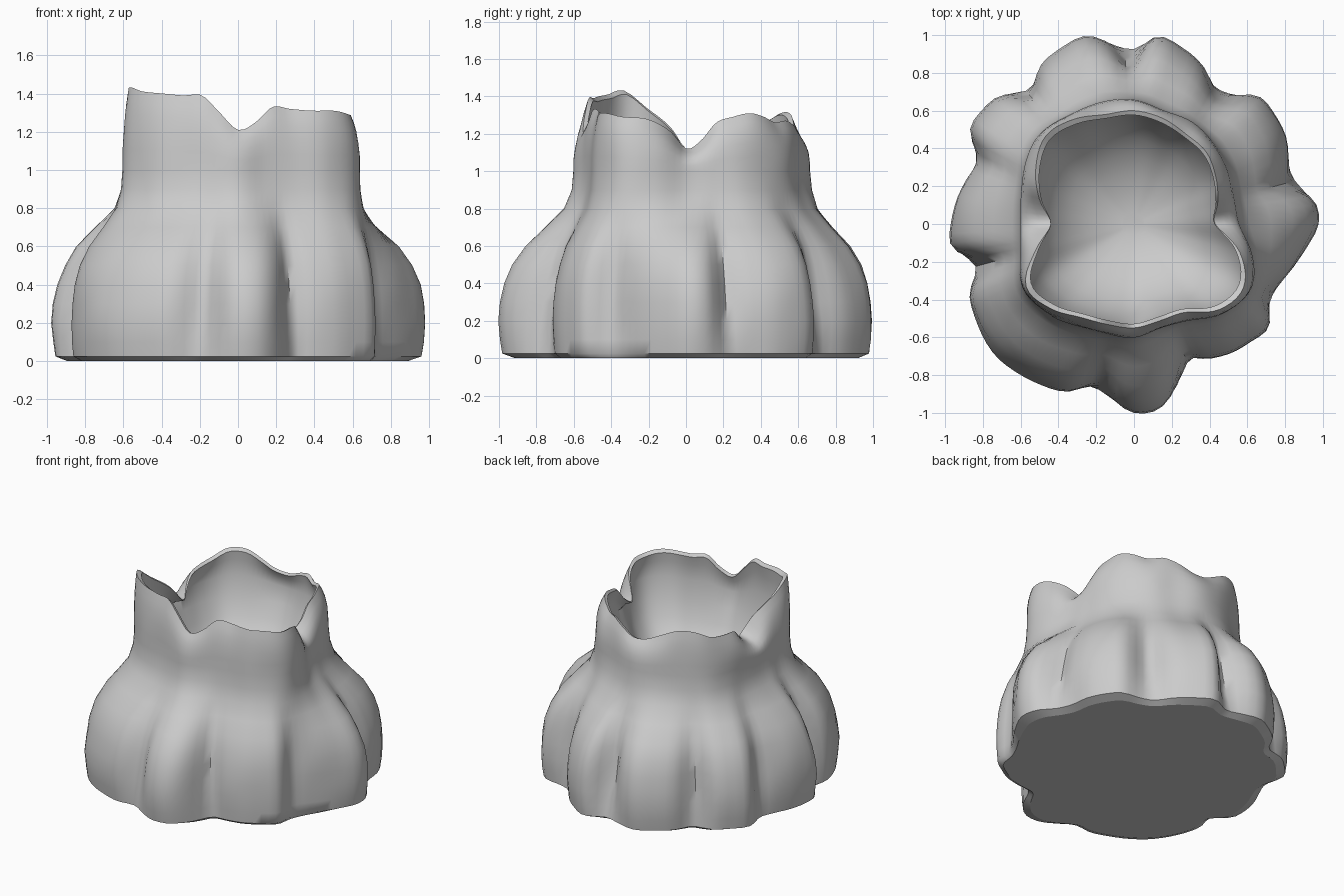
import bpy
import bmesh
import math
from mathutils import Vector, noise

old = bpy.data.objects.get("Cube")
if old:
    bpy.data.objects.remove(old, do_unlink=True)

SEGMENTS = 120

# Radii and heights in hundredths, evenly spaced counter-clockwise from +x
BELLY = [98, 97, 91, 89, 93, 95, 95, 88, 86, 92, 97, 101,
         95, 98, 103, 101, 98, 92, 98, 100, 101, 92, 92, 95,
         97, 97, 89, 95, 98, 100, 101, 100, 98, 96, 91, 95,
         100, 99, 90, 79, 82, 86, 88, 90, 84, 84, 88, 93]
NECK = [56, 55, 58, 60, 62, 62, 66, 67, 67, 69, 66, 62,
        60, 62, 68, 66, 62, 60, 60, 57, 59, 67, 71, 65]
EDGE = [43, 46, 50, 54, 55, 58, 60, 60, 64, 66, 60, 52,
        44, 54, 66, 63, 57, 55, 55, 53, 54, 64, 67, 58]
RIM = [112, 116, 126, 129, 131, 129, 126, 127, 124, 120, 121, 126,
       131, 131, 126, 124, 122, 114, 112, 124, 133, 143, 141, 140,
       139, 139, 130, 121, 125, 133, 132, 131, 131, 129, 128, 122]

# Fold directions in degrees and their depth
FOLDS = [(14.5, .09), (56, .05), (92, .10), (130, .05), (157, .04), (195, .08),
         (259, .06), (289, .05), (331, .03)]

# Belly share of the radius at each height, from base to neck
PROFILE = [(0, .78), (.025, .95), (.1, .98), (.2, 1), (.3, .98), (.4, .93),
           (.5, .83), (.6, .66), (.7, .39), (.8, .13), (.9, .03), (1, 0)]

# Lining rings: share of neck radius, height
LINING = [(.86, .98), (.8, .87), (.69, .77), (.55, .69), (.4, .635), (.25, .6), (.1, .58)]


def around(table, turn):
    """Smooth periodic lookup; turn runs from 0 to 1."""
    n = len(table)
    i = int(turn * n)
    t = turn * n - i
    a, b, c, d = (table[(i + k) % n] / 100 for k in (-1, 0, 1, 2))
    return b + .5 * t * (c - a + t * (2*a - 5*b + 4*c - d + t * (3*(b - c) + d - a)))


def fold_depth(turn, z):
    """Inward pull of the vertical creases between the lobes."""
    fade = max(0, math.sin(math.pi * min(1, z / .75)))
    total = 0
    for angle, depth in FOLDS:
        gap = (turn * 360 - angle + 180) % 360 - 180
        total += depth * math.exp(-(gap / 5) ** 2)
    return total * fade


def add_ring(bm, radius, height):
    ring = []
    for i in range(SEGMENTS):
        turn = i / SEGMENTS
        angle = turn * math.tau
        z = height(turn)
        r = radius(turn, z)
        point = Vector((r * math.cos(angle), r * math.sin(angle), z))
        if .1 < z < 1.1:
            wobble = 1 + .012 * noise.noise(point * 4)
            point.x *= wobble
            point.y *= wobble
        ring.append(bm.verts.new(point))
    return ring


def bridge(bm, lower, upper):
    for i in range(SEGMENTS):
        j = (i + 1) % SEGMENTS
        bm.faces.new((lower[i], lower[j], upper[j], upper[i]))


def neck_height(step):
    return lambda turn: 1 + step * (around(RIM, turn) - 1)


def build_sack():
    bm = bmesh.new()
    rings = []

    # Lobed belly narrowing to the neck
    for z, share in PROFILE:
        def belly_radius(turn, h, share=share):
            neck = around(NECK, turn)
            return neck + (around(BELLY, turn) - neck) * share - fold_depth(turn, h)
        rings.append(add_ring(bm, belly_radius, lambda turn, z=z: z))

    # Neck leaning in to the thin ragged rim
    for step in (.25, .5, .7, .85, 1):
        def neck_radius(turn, h, lean=step ** 3):
            neck = around(NECK, turn)
            return neck + (around(EDGE, turn) - neck) * lean
        rings.append(add_ring(bm, neck_radius, neck_height(step)))

    # Inside of the neck
    for step in (.95, .75, .4):
        def inner_radius(turn, h, lean=step ** 3):
            neck = around(NECK, turn)
            return (neck + (around(EDGE, turn) - neck) * lean) * .95 - .02 * (1 - step)
        rings.append(add_ring(bm, inner_radius, neck_height(step)))

    # Rounded hollow
    for share, z in LINING:
        rings.append(add_ring(
            bm, lambda turn, h, k=share: around(NECK, turn) * k,
            lambda turn, z=z: z))

    for lower, upper in zip(rings, rings[1:]):
        bridge(bm, lower, upper)
    bm.faces.new(rings[-1])
    bm.faces.new(list(reversed(rings[0])))

    mesh = bpy.data.meshes.new("open_sack")
    bm.to_mesh(mesh)
    bm.free()
    sack = bpy.data.objects.new("open_sack", mesh)
    bpy.context.collection.objects.link(sack)
    return sack


def make_material(name, color):
    mat = bpy.data.materials.new(name)
    mat.use_nodes = True
    mat.diffuse_color = color
    mat.node_tree.nodes["Principled BSDF"].inputs["Base Color"].default_value = color
    return mat


sack = build_sack()
sack.data.materials.append(make_material("light_grey", (.6, .6, .6, 1)))

bpy.ops.object.select_all(action="DESELECT")
sack.select_set(True)
bpy.context.view_layer.objects.active = sack
bpy.ops.object.shade_smooth_by_angle(angle=math.radians(50))

# Flat underside
for face in sack.data.polygons:
    if face.normal.z < -.99:
        face.use_smooth = False
